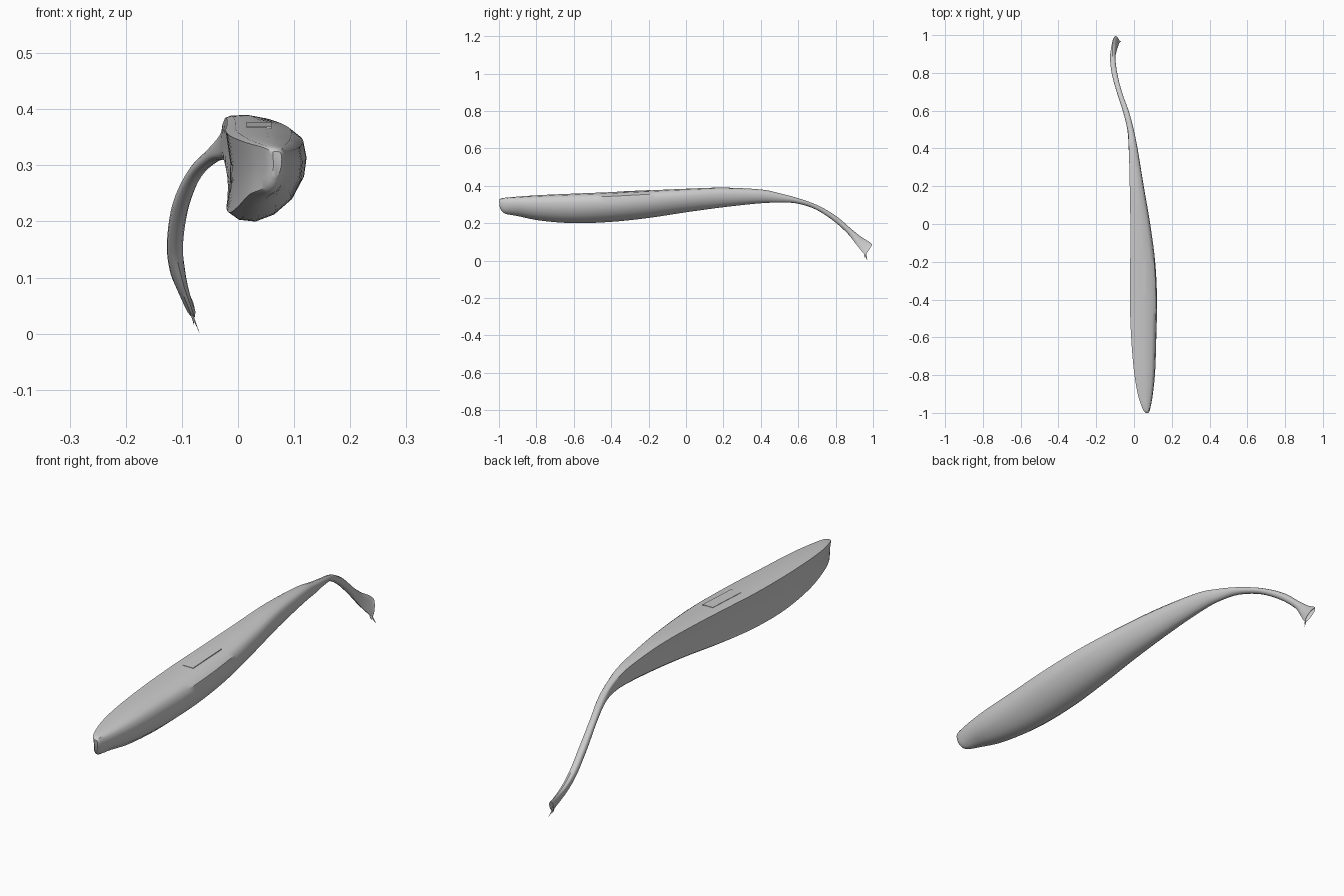
import bpy, math
from mathutils import Vector

if "Cube" in bpy.data.objects:
    bpy.data.objects.remove(bpy.data.objects["Cube"])

# Half-round cross-section in a unit box: hollowed left wall, flat top, bulging right
PROFILE = [(0, .97), (.12, 1), (.5, 1), (.82, .96), (.96, .86), (1, .68), (.97, .48),
           (.83, .25), (.6, .08), (.35, 0), (.14, .02), (.01, .1), (.05, .3), (.06, .6), (.02, .85)]

# Stations: y top, z top, y bottom, z bottom, x min, x max, roundness, shift of lower edge
STATIONS = [
    (-1.0, .325, -.995, .28, .062, .078, 0, 0),
    (-.98, .334, -.97, .252, .046, .086, 0, 0),
    (-.9, .342, -.9, .238, .02, .10, 0, 0),
    (-.78, .35, -.78, .214, .0, .112, 0, 0),
    (-.6, .358, -.6, .20, -.015, .118, 0, 0),
    (-.4, .366, -.4, .207, -.022, .122, 0, 0),
    (-.2, .375, -.2, .228, -.02, .112, 0, 0),
    (0, .384, 0, .258, -.02, .086, .05, 0),
    (.2, .39, .2, .285, -.024, .052, .15, 0),
    (.4, .38, .39, .305, -.03, .02, .4, 0),
    (.5, .36, .49, .309, -.036, .0, .7, 0),
    (.6, .333, .585, .306, -.058, -.026, 1, 0),
    (.7, .297, .685, .277, -.09, -.062, 1, 0),
    (.8, .24, .78, .218, -.117, -.087, 1, 0),
    (.88, .172, .86, .148, -.127, -.098, 1, 0),
    (.935, .128, .905, .092, -.127, -.1, 1, .012),
    (.98, .1, .94, .048, -.118, -.098, 1, .022),
    (.996, .084, .96, .028, -.108, -.09, 1, .02),
]


def catmull(a, b, c, d, t):
    return [.5 * (2 * q + (r - p) * t + (2 * p - 5 * q + 4 * r - s) * t * t
                  + (3 * q - p - 3 * r + s) * t ** 3) for p, q, r, s in zip(a, b, c, d)]


def ring(st):
    yt, zt, yb, zb, x0, x1, rnd, shift = st
    pts = []
    for u, v in PROFILE:
        ang = math.atan2(v - .5, u - .5)
        u += (.5 + .5 * math.cos(ang) - u) * rnd
        v += (.5 + .5 * math.sin(ang) - v) * rnd
        pts.append(Vector((x0 + (x1 - x0) * u + shift * (1 - v),
                           yb + (yt - yb) * v, zb + (zt - zb) * v)))
    return pts


def make_object(name, verts, faces, angle=40):
    mesh = bpy.data.meshes.new(name)
    mesh.from_pydata(verts, [], faces)
    obj = bpy.data.objects.new(name, mesh)
    bpy.context.collection.objects.link(obj)
    bpy.context.view_layer.objects.active = obj
    bpy.ops.object.select_all(action='DESELECT')
    obj.select_set(True)
    bpy.ops.object.mode_set(mode='EDIT')
    bpy.ops.mesh.select_all(action='SELECT')
    bpy.ops.mesh.normals_make_consistent(inside=False)
    bpy.ops.object.mode_set(mode='OBJECT')
    bpy.ops.object.shade_smooth_by_angle(angle=math.radians(angle))
    return obj


# Pod body with curved stalk, lofted in one skin
rings, last, STEPS = [], len(STATIONS) - 1, 5
for i in range(last):
    quad = [STATIONS[min(max(k, 0), last)] for k in (i - 1, i, i + 1, i + 2)]
    rings += [ring(catmull(*quad, s / STEPS)) for s in range(STEPS)]
rings.append(ring(STATIONS[-1]))
n = len(PROFILE)
verts = [p for r in rings for p in r]
faces = [(i * n + j, i * n + (j + 1) % n, (i + 1) * n + (j + 1) % n, (i + 1) * n + j)
         for i in range(len(rings) - 1) for j in range(n)]
faces.append(tuple(range(n)))
# Hollowed broken end of the stalk
center = sum(rings[-1], Vector()) / n + Vector((0, -.02, .015))
verts.append(center)
base = (len(rings) - 1) * n
faces += [(base + j, base + (j + 1) % n, len(verts) - 1) for j in range(n)]
make_object("pod_and_stalk", verts, faces)


# Shallow rectangular patch on the flat top
def top_z(y):
    return .375 + (y + .2) * .045


corners = [(.015, -.37), (.06, -.37), (.06, -.19), (.015, -.19)]
pv = [(x, y, top_z(y) + h) for h in (-.004, .0015) for x, y in corners]
pf = [(0, 3, 2, 1), (4, 5, 6, 7)] + [(i, (i + 1) % 4, (i + 1) % 4 + 4, i + 4) for i in range(4)]
make_object("top_patch", pv, pf, 30)

# Frayed fibres hanging from the broken end
for k, (x, y, z) in enumerate([(-.068, .97, 0), (-.078, .955, .014)]):
    root = [(-.085, .95, .036), (-.08, .958, .034), (-.084, .964, .036)]
    make_object(f"stalk_fibre_{k + 1}", root + [(x, y, z)],
                [(0, 1, 2), (0, 1, 3), (1, 2, 3), (2, 0, 3)], 30)
